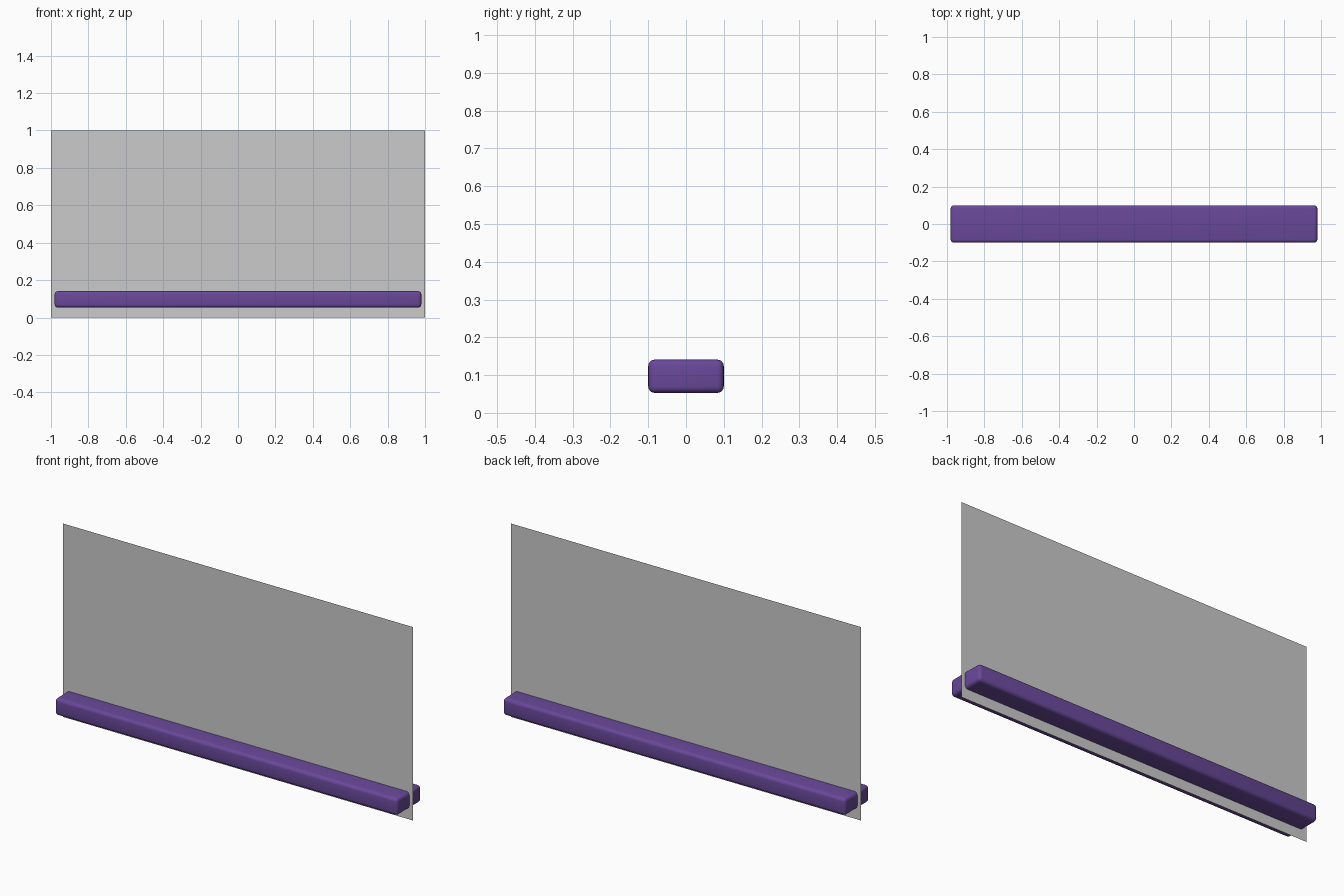
import bpy

if "Cube" in bpy.data.objects:
    bpy.data.objects.remove(bpy.data.objects["Cube"])

# Upright thin panel, a single sheet standing on the ground
bpy.ops.mesh.primitive_grid_add(x_subdivisions=1, y_subdivisions=1, size=1)
panel = bpy.context.object
panel.name = "panel"
for v in panel.data.vertices:
    x, y, _ = v.co
    v.co = (x * 2, 0, y + 0.5)
panel.data.update()

# Rounded bar running along the foot of the panel, through both sides
bpy.ops.mesh.primitive_cube_add(size=1, location=(0, 0, 0.097))
bar = bpy.context.object
bar.name = "base_bar"
bar.scale = (1.96, 0.2, 0.088)
bpy.ops.object.transform_apply(location=False, rotation=False, scale=True)
bevel = bar.modifiers.new("rounded_edges", 'BEVEL')
bevel.width = 0.017
bevel.segments = 4
bpy.ops.object.modifier_apply(modifier=bevel.name)
bpy.ops.object.shade_smooth_by_angle()

purple = bpy.data.materials.new("purple")
purple.diffuse_color = (0.14, 0.065, 0.32, 1)
purple.use_nodes = True
purple.node_tree.nodes["Principled BSDF"].inputs["Base Color"].default_value = purple.diffuse_color
bar.data.materials.append(purple)
